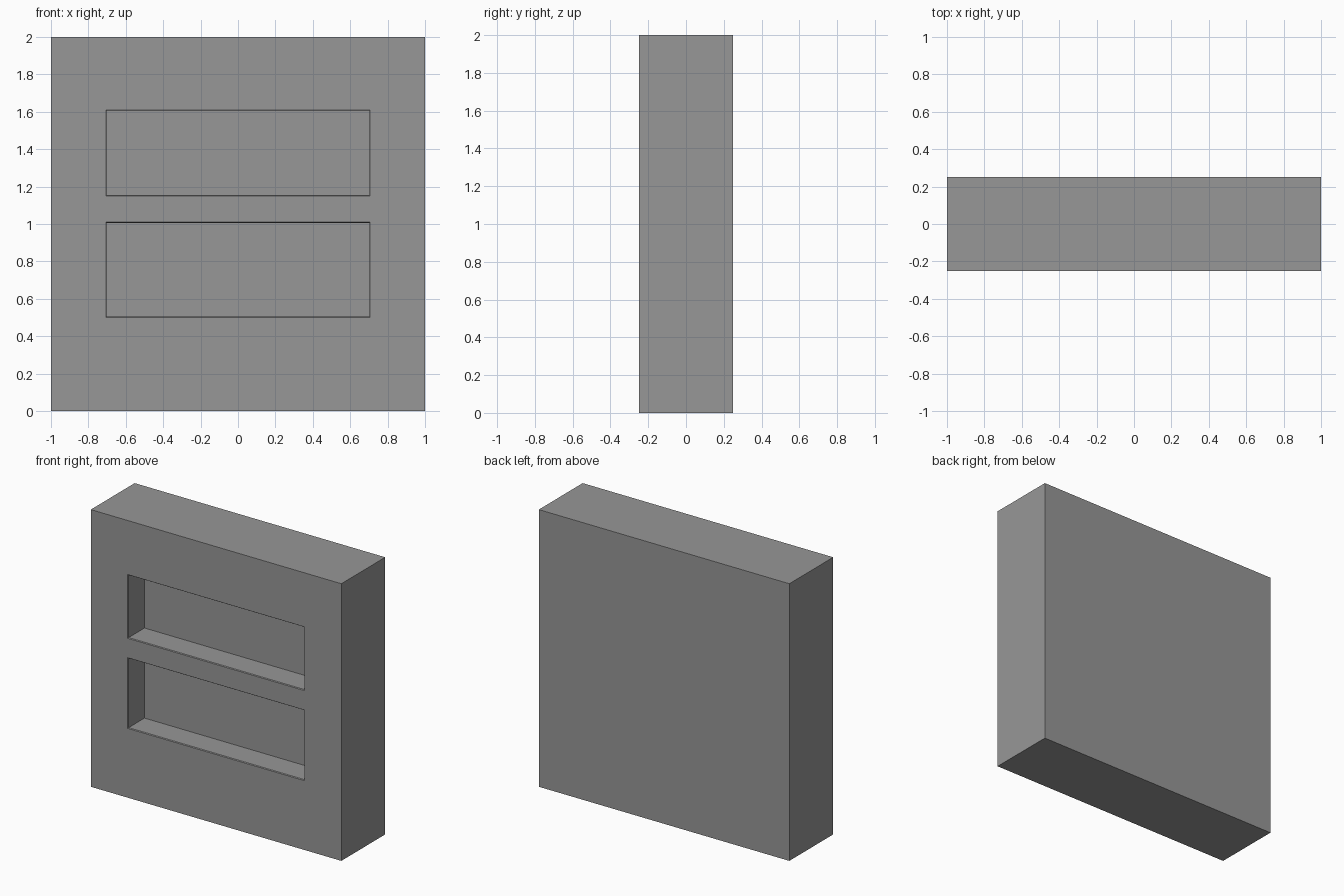
import bpy, bmesh
from mathutils import Vector

cube = bpy.data.objects.get("Cube")
if cube:
    bpy.data.objects.remove(cube, do_unlink=True)

WIDTH, THICK, HEIGHT = 2.0, 0.5, 2.0
HALF_OPENING = 0.706
RECESSES = [(0.50, 1.01), (1.15, 1.61)]   # bottom and top of each recess
CHAMFER, DEPTH = 0.006, 0.18

# Plain grey
grey = bpy.data.materials.new("plain grey")
grey.use_nodes = True
colour = (0.31, 0.31, 0.31, 1)
grey.diffuse_color = colour
grey.node_tree.nodes["Principled BSDF"].inputs["Base Color"].default_value = colour

# Solid slab
bm = bmesh.new()
bmesh.ops.create_cube(bm, size=1)
bmesh.ops.scale(bm, vec=(WIDTH, THICK, HEIGHT), verts=bm.verts)
bmesh.ops.translate(bm, vec=(0, 0, HEIGHT / 2), verts=bm.verts)


def cut(point, normal):
    bmesh.ops.bisect_plane(bm, geom=bm.verts[:] + bm.edges[:] + bm.faces[:],
                           plane_co=point, plane_no=normal)


# Outlines of the recesses
for side in (-1, 1):
    cut((side * HALF_OPENING, 0, 0), (1, 0, 0))
for levels in RECESSES:
    for z in levels:
        cut((0, 0, z), (0, 0, 1))

# Chamfered rims, then straight walls down to flat backs
bm.normal_update()
for low, high in RECESSES:
    panel = [f for f in bm.faces if f.normal.y < -0.9
             and abs(f.calc_center_median().x) < HALF_OPENING
             and low < f.calc_center_median().z < high]
    bmesh.ops.inset_region(bm, faces=panel, thickness=CHAMFER, depth=-CHAMFER)
    bmesh.ops.inset_region(bm, faces=panel, thickness=0.0, depth=0.0)
    bmesh.ops.translate(bm, vec=Vector((0, DEPTH, 0)),
                        verts=list({v for f in panel for v in f.verts}))

# Merge the coplanar strips left by the cuts
bmesh.ops.dissolve_limit(bm, angle_limit=0.01, verts=bm.verts[:], edges=bm.edges[:])
bmesh.ops.recalc_face_normals(bm, faces=bm.faces[:])

mesh = bpy.data.meshes.new("recessed_slab")
bm.to_mesh(mesh)
bm.free()
mesh.materials.append(grey)
slab = bpy.data.objects.new("recessed_slab", mesh)
bpy.context.collection.objects.link(slab)
